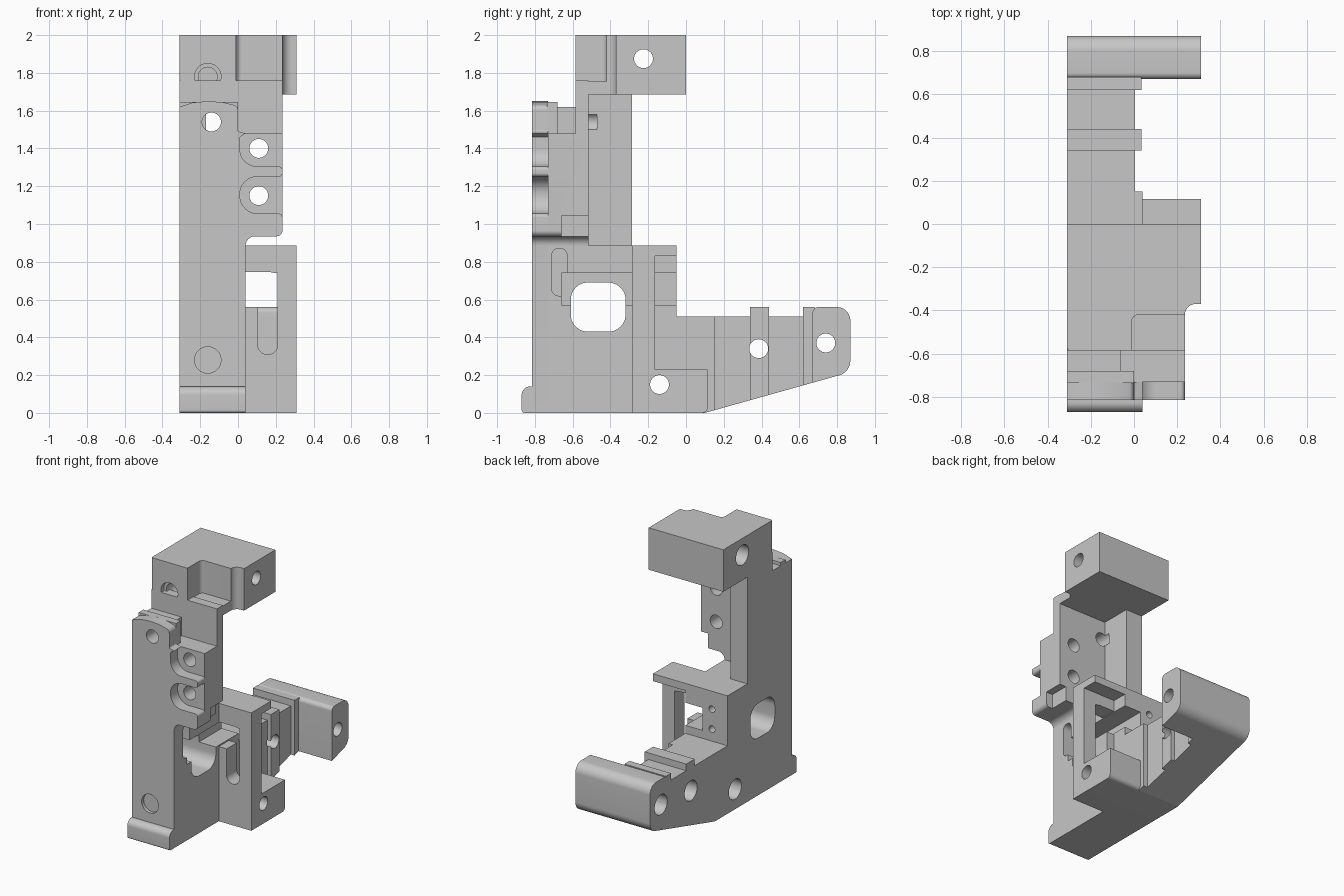
import bpy, bmesh, math
from mathutils import Vector

if "Cube" in bpy.data.objects:
    bpy.data.objects.remove(bpy.data.objects["Cube"], do_unlink=True)

grey = bpy.data.materials.new("plain grey")
grey.use_nodes = True
grey.diffuse_color = (0.57, 0.57, 0.57, 1)
grey.node_tree.nodes["Principled BSDF"].inputs["Base Color"].default_value = grey.diffuse_color

L, R = -0.31, 0.31          # outer side planes
COL, ARM = 0.04, 0.235      # column face and upper plate edge


def rounded(points):
    """Outline whose corners (a, b, radius) are replaced with arcs."""
    out, n = [], len(points)
    for i, p in enumerate(points):
        c = Vector(p[:2])
        if len(p) < 3:
            out.append(c)
            continue
        u = (Vector(points[i - 1][:2]) - c).normalized()
        v = (Vector(points[(i + 1) % n][:2]) - c).normalized()
        half = u.angle(v) / 2
        mid = c + (u + v).normalized() * p[2] / math.sin(half)
        t = p[2] / math.tan(half)
        a, b = c + u * t - mid, c + v * t - mid
        for k in range(9):
            out.append(mid + a.lerp(b, k / 8).normalized() * p[2])
    return out


def prism(name, axis, lo, hi, points):
    """Extrude an outline: x takes (y, z), y takes (x, z), z takes (x, y)."""
    place = {"x": lambda p, h: (h, p[0], p[1]),
             "y": lambda p, h: (p[0], h, p[1]),
             "z": lambda p, h: (p[0], p[1], h)}[axis]
    bm = bmesh.new()
    outline = rounded(points)
    base = bm.faces.new([bm.verts.new(place(p, lo)) for p in outline])
    top = bmesh.ops.extrude_face_region(bm, geom=[base])["geom"]
    shift = Vector(place((0, 0), hi - lo))
    bmesh.ops.translate(bm, vec=shift, verts=[g for g in top if isinstance(g, bmesh.types.BMVert)])
    bmesh.ops.remove_doubles(bm, verts=bm.verts, dist=1e-5)
    bmesh.ops.recalc_face_normals(bm, faces=bm.faces)
    mesh = bpy.data.meshes.new(name)
    bm.to_mesh(mesh)
    bm.free()
    mesh.materials.append(grey)
    ob = bpy.data.objects.new(name, mesh)
    bpy.context.collection.objects.link(ob)
    return ob


def rect(a0, b0, a1, b1, r=0):
    pts = [(a0, b0), (a1, b0), (a1, b1), (a0, b1)]
    return [p + (r,) for p in pts] if r else pts


def box(name, x, y, z):
    return prism(name, "z", z[0], z[1], rect(x[0], y[0], x[1], y[1]))


def hole(axis, a, b, r, lo, hi):
    ring = [(a + r * math.cos(k * math.tau / 32), b + r * math.sin(k * math.tau / 32)) for k in range(32)]
    return prism("cutter", axis, lo, hi, ring)


def screw(y, z):
    """Side hole with a wide counterbore on the flat side."""
    return [hole("x", y, z, 0.05, -0.4, 0.4), hole("x", y, z, 0.075, -0.4, L + 0.1)]


def cut(ob, cutters):
    for c in cutters:
        c.hide_render = True
        m = ob.modifiers.new("cut", "BOOLEAN")
        m.operation, m.solver, m.object = "DIFFERENCE", "EXACT", c
    bpy.context.view_layer.update()
    deps = bpy.context.evaluated_depsgraph_get()
    mesh = bpy.data.meshes.new_from_object(ob.evaluated_get(deps))
    ob.modifiers.clear()
    ob.data = mesh


cutters = []


def tool(*obs):
    cutters.extend(obs)
    return list(obs)


# Shared cutters: cable channel, side opening, front slot, screw holes
channel = tool(box("cutter", (-0.1, 0.21), (-0.66, 0.0), (0.57, 0.74)),
               prism("cutter", "x", -0.06, 0.1, rect(-0.71, 0.62, -0.63, 0.87, 0.035)))
opening = tool(prism("cutter", "x", -0.4, 0.2, rect(-0.61, 0.43, -0.32, 0.69, 0.09)))
slot = tool(prism("cutter", "y", -0.4, -0.1, rect(0.105, 0.31, 0.21, 0.65, 0.05)),
            prism("cutter", "y", -0.4, -0.1, [(COL, 0.56), (0.21, 0.56), (0.21, 0.745, 0.04), (COL, 0.745)]))
base_screw, bar_screw = tool(*screw(-0.14, 0.15)), tool(*screw(0.385, 0.34))
end_screw, top_screw = tool(*screw(0.74, 0.37)), tool(*screw(-0.225, 1.875))
arm_holes = tool(*[hole("y", 0.11, z, 0.05, -0.9, -0.4) for z in (1.15, 1.4)])
pin_hole = tool(hole("y", -0.14, 1.54, 0.05, -0.9, -0.47))
low_cap = tool(hole("y", -0.16, 0.28, 0.07, -0.9, -0.79))
high_cap = tool(hole("y", -0.16, 1.78, 0.07, -0.7, -0.55), hole("y", -0.16, 1.78, 0.05, -0.7, -0.3))

# Lower column and foot
column = box("lower_column", (L, COL), (-0.73, -0.28), (0, 0.885))
cut(column, channel + opening)
foot = prism("front_foot", "x", L, COL,
             [(-0.87, 0, 0.015), (-0.8, 0), (-0.8, 0.14), (-0.87, 0.14, 0.045)])

# Raised front plate with two bays around the arm holes
front = prism("front_plate", "y", -0.815, -0.73, [
    (L, 0), (COL, 0), (COL, 0.935, 0.05), (ARM, 0.935, 0.03), (ARM, 1.055, 0.02),
    (0.01, 1.055, 0.095), (0.01, 1.25, 0.09), (ARM, 1.25, 0.02), (ARM, 1.305, 0.02),
    (0.01, 1.305, 0.09), (0.01, 1.46), (0.04, 1.48), (0, 1.49, 0.01), (0, 1.625, 0.03),
    (-0.08, 1.645), (-0.16, 1.65), (-0.24, 1.643), (L, 1.62)])
cut(front, pin_hole + low_cap)

# Backing plate behind the bays, with a relieved lower corner
backing = prism("arm_plate", "y", -0.73, -0.515, [
    (L, 0.88), (COL, 0.88), (COL, 0.935, 0.05), (ARM, 0.935, 0.03), (ARM, 1.48), (L, 1.48)])
relief = tool(box("cutter", (0.18, 0.3), (-0.66, -0.5), (0.9, 1.045)))
cut(backing, arm_holes + pin_hole + relief)
lip = box("upper_lip", (L, 0), (-0.735, -0.68), (1.47, 1.645))
shelf = box("upper_shelf", (L, -0.06), (-0.68, -0.58), (1.47, 1.62))
neck = box("neck_plate", (L, ARM), (-0.585, -0.515), (1.47, 1.76))
for part in (lip, shelf, neck):
    cut(part, pin_hole)

# Upright side wall
wall = box("side_wall", (L, -0.17), (-0.52, -0.285), (0.87, 1.69))
cut(wall, pin_hole)

# Top head with its front corner stepped down
head = prism("top_head", "z", 1.685, 2, [
    (L, -0.585, 0.015), (ARM, -0.585, 0.015), (ARM, -0.37, 0.05), (R, -0.37), (R, 0), (L, 0)])
step = tool(prism("cutter", "z", 1.755, 2.1, [
    (-0.01, -0.7), (0.4, -0.7), (0.4, -0.42), (-0.01, -0.42, 0.03)]))
cut(head, step + top_screw + high_cap)

# Cross wall, roof and inner panel of the middle bay
cross = box("cross_wall", (L, R), (-0.285, -0.165), (0, 0.885))
cut(cross, channel + slot + base_screw)
roof = box("bay_roof", (L, R), (-0.17, -0.05), (0.83, 0.885))
panel = box("bay_panel", (L, COL), (-0.17, -0.05), (0.2, 0.84))
pins = tool(*[hole("y", -0.18, z, 0.025, -0.12, 0.01) for z in (0.6, 0.75)])
cut(panel, channel + pins + base_screw)

# Base ledge
base = prism("base_ledge", "x", L, R,
             [(-0.17, 0), (0.115, 0, 0.03), (0.115, 0.23), (-0.17, 0.23)])
cut(base, base_screw)


# Rear beam: every piece shares the sloping underside
def slope(y):
    return max(0, (y - 0.1) * 0.28)


def beam_part(name, x1, y0, y1, top, screws=()):
    ob = prism(name, "x", L, x1, [(y0, slope(y0)), (y1, slope(y1)), (y1, top), (y0, top)])
    if screws:
        cut(ob, screws)


beam_part("beam_root", COL, -0.06, 0.1, 0.51, base_screw)
beam_part("beam_shoulder", COL, 0.1, 0.15, 0.51)
beam_part("rear_beam", 0.005, 0.1, 0.67, 0.51, bar_screw + end_screw)
beam_part("beam_rib", 0.035, 0.34, 0.44, 0.56, bar_screw)
beam_part("end_collar", 0.035, 0.62, 0.68, 0.56, end_screw)
end = prism("end_block", "x", L, R, [
    (0.67, slope(0.67)), (0.87, slope(0.87), 0.08), (0.87, 0.56, 0.07), (0.67, 0.56, 0.03)])
cut(end, end_screw)

# Remove the tools and shade the rounded edges
for c in cutters:
    bpy.data.objects.remove(c, do_unlink=True)
for ob in list(bpy.context.scene.objects):
    ob.select_set(ob.type == "MESH" and grey.name in ob.data.materials)
bpy.context.view_layer.objects.active = head
bpy.ops.object.shade_smooth_by_angle(angle=math.radians(30))
